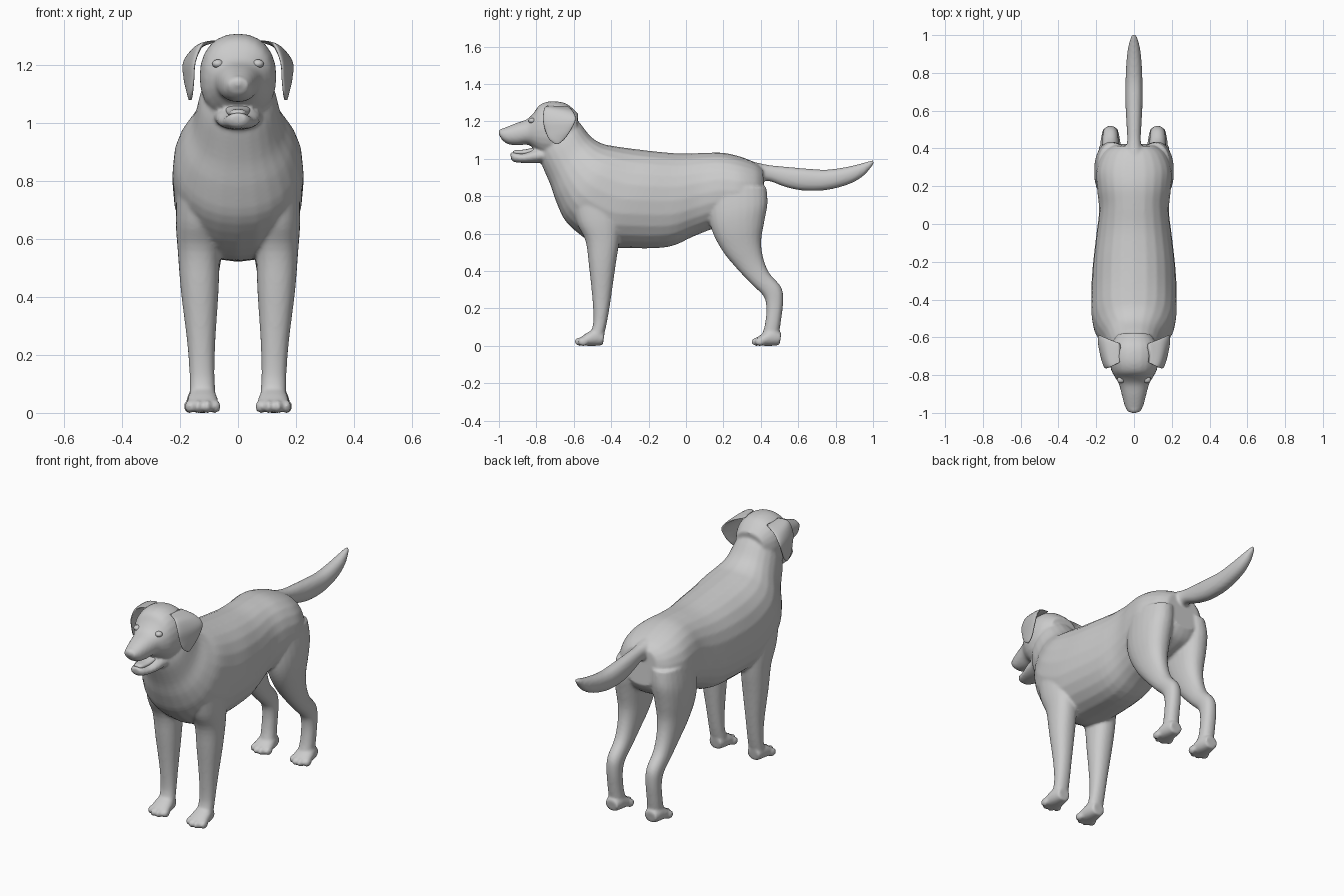
import bpy, bmesh, math
from mathutils import Vector, Matrix

coat = bpy.data.materials.new("grey_coat")
coat.diffuse_color = (0.6, 0.6, 0.6, 1)
SIDES, STEPS = 24, 4


def spline(a, b, c, d, t):
    """Smooth curve between b and c."""
    return 0.5 * (2*b + (c-a)*t + (2*a-5*b+4*c-d)*t*t + (3*b-a-3*c+d)*t**3)


def loft(bm, sections, x=0.0, side=1):
    """Closed skin through oval sections: y1, z1, y2, z2, half width, x1, x2."""
    keys = []
    for s in sections:
        s = list(s)
        if len(s) == 5:
            s.append(x)
        if len(s) == 6:
            s.append(s[5])
        keys.append(s)
    keys = [keys[0]] + keys + [keys[-1]]
    rows = []
    for i in range(1, len(keys) - 2):
        for k in range(STEPS):
            rows.append([spline(*v, k / STEPS) for v in zip(*keys[i-1:i+3])])
    rows.append(keys[-1])
    rings = []
    for y1, z1, y2, z2, w, x1, x2 in rows:
        p, q = Vector((x1, y1, z1)), Vector((x2, y2, z2))
        mid, half, ring = (p + q) / 2, (p - q) / 2, []
        for j in range(SIDES):
            a = 2 * math.pi * j / SIDES
            c, s = [math.copysign(abs(f)**0.9, f) for f in (math.cos(a), math.sin(a))]
            v = mid + half * c + Vector((w * s, 0, 0))
            ring.append(bm.verts.new((v.x * side, v.y, v.z)))
        rings.append(ring)
    faces = [bm.faces.new(rings[0]), bm.faces.new(rings[-1][::-1])]
    for a, b in zip(rings, rings[1:]):
        for j in range(SIDES):
            k = (j + 1) % SIDES
            faces.append(bm.faces.new((a[j], b[j], b[k], a[k])))
    bmesh.ops.recalc_face_normals(bm, faces=faces)


def blob(bm, centre, radii):
    m = Matrix.Translation(centre) @ Matrix.Diagonal((*radii, 1))
    bmesh.ops.create_uvsphere(bm, u_segments=16, v_segments=10, radius=1, matrix=m)


def finish(bm, name, voxel=0, smooth=0):
    me = bpy.data.meshes.new(name)
    bm.to_mesh(me)
    bm.free()
    me.materials.append(coat)
    me.polygons.foreach_set("use_smooth", [True] * len(me.polygons))
    ob = bpy.data.objects.new(name, me)
    bpy.context.collection.objects.link(ob)
    if voxel:
        r = ob.modifiers.new("blend", 'REMESH')
        r.mode, r.voxel_size, r.use_smooth_shade = 'VOXEL', voxel, True
        s = ob.modifiers.new("soften", 'SMOOTH')
        s.factor, s.iterations = 0.5, smooth
    return ob


body = bmesh.new()

# Neck, chest, barrel and rump
loft(body, [
    (-.62, 1.24, -.79, 1.02, .10), (-.57, 1.195, -.77, .965, .13),
    (-.51, 1.12, -.725, .86, .155), (-.45, 1.082, -.69, .76, .195),
    (-.38, 1.067, -.63, .65, .222), (-.27, 1.052, -.48, .54, .226),
    (-.15, 1.038, -.33, .523, .22), (-.02, 1.028, -.10, .528, .20),
    (.10, 1.032, .04, .585, .185), (.20, 1.032, .16, .63, .195),
    (.29, 1.012, .28, .64, .20), (.37, .98, .38, .68, .165),
    (.41, .95, .425, .74, .11)])

# Skull and muzzle
loft(body, [
    (-.575, 1.24, -.60, 1.08, .09), (-.64, 1.295, -.65, 1.03, .125),
    (-.72, 1.308, -.72, 1.01, .132), (-.78, 1.29, -.77, 1.02, .12),
    (-.815, 1.245, -.81, 1.05, .10), (-.85, 1.212, -.845, 1.075, .08),
    (-.91, 1.19, -.905, 1.072, .064), (-.965, 1.168, -.955, 1.08, .05),
    (-1.0, 1.152, -.988, 1.105, .034)])
blob(body, (0, -.975, 1.138), (.032, .028, .026))

# Lower jaw
loft(body, [
    (-.74, 1.06, -.74, .985, .085), (-.81, 1.052, -.81, .977, .076),
    (-.87, 1.03, -.87, .978, .06), (-.92, 1.035, -.92, .983, .042),
    (-.94, 1.032, -.935, .998, .026)])

# Tail
loft(body, [
    (.36, .985, .38, .87, .05), (.44, .967, .44, .882, .036),
    (.54, .957, .53, .85, .04), (.64, .948, .63, .83, .045),
    (.75, .942, .75, .833, .045), (.85, .955, .87, .864, .04),
    (.93, .973, .95, .91, .03), (1.003, .995, 1.003, .972, .012)])

for side in (1, -1):
    # Front legs
    loft(body, [
        (-.62, .80, -.36, .84, .08, .13), (-.585, .66, -.35, .68, .08, .135),
        (-.537, .56, -.357, .56, .073, .135), (-.518, .42, -.378, .42, .065, .132),
        (-.50, .25, -.402, .25, .049, .127), (-.495, .13, -.422, .13, .043, .124),
        (-.51, .07, -.44, .05, .045, .122)], side=side)
    # Hind legs
    loft(body, [
        (.12, .85, .43, .85, .085, .11), (.12, .70, .436, .76, .09, .12),
        (.145, .60, .418, .66, .082, .125), (.20, .50, .402, .56, .067, .125),
        (.27, .415, .413, .47, .053, .125), (.35, .33, .445, .39, .045, .125),
        (.415, .265, .508, .315, .042, .125), (.43, .20, .52, .24, .04, .125),
        (.423, .12, .506, .12, .04, .125), (.41, .07, .495, .05, .042, .122)], side=side)
    # Paws with four toes each
    for y, x in ((0, .122), (.945, .125)):
        loft(body, [
            (y-.435, .07, -.445+y, .004, .038), (y-.48, .092, y-.48, 0, .048),
            (y-.525, .072, y-.525, 0, .054), (y-.565, .045, y-.56, .002, .05)],
            x=x, side=side)
        for i, dx in enumerate((-.045, -.016, .016, .045)):
            fwd = -.568 if i in (1, 2) else -.55
            blob(body, (side * (x + dx), y + fwd, .022), (.017, .028, .023))

finish(body, "body", 0.008, 5)

# Ears: thin hanging flaps
for side, label in ((1, "left"), (-1, "right")):
    ear = bmesh.new()
    loft(ear, [
        (-.735, 1.285, -.63, 1.28, .012, .08, .08),
        (-.757, 1.272, -.605, 1.255, .014, .125, .145),
        (-.765, 1.21, -.59, 1.21, .012, .15, .185),
        (-.752, 1.15, -.618, 1.15, .011, .155, .183),
        (-.732, 1.105, -.65, 1.105, .009, .16, .172),
        (-.70, 1.08, -.68, 1.08, .005, .163, .167)], side=side)
    finish(ear, label + "_ear")

    # Eyes with a brow-like lid ring
    eye = bmesh.new()
    blob(eye, (side * .069, -.823, 1.204), (.02, .02, .015))
    finish(eye, label + "_eye")

# Tongue
tongue = bmesh.new()
loft(tongue, [
    (-.80, 1.065, -.80, 1.03, .045), (-.86, 1.05, -.86, 1.02, .036),
    (-.91, 1.047, -.91, 1.022, .027), (-.925, 1.04, -.923, 1.028, .015)])
finish(tongue, "tongue")
